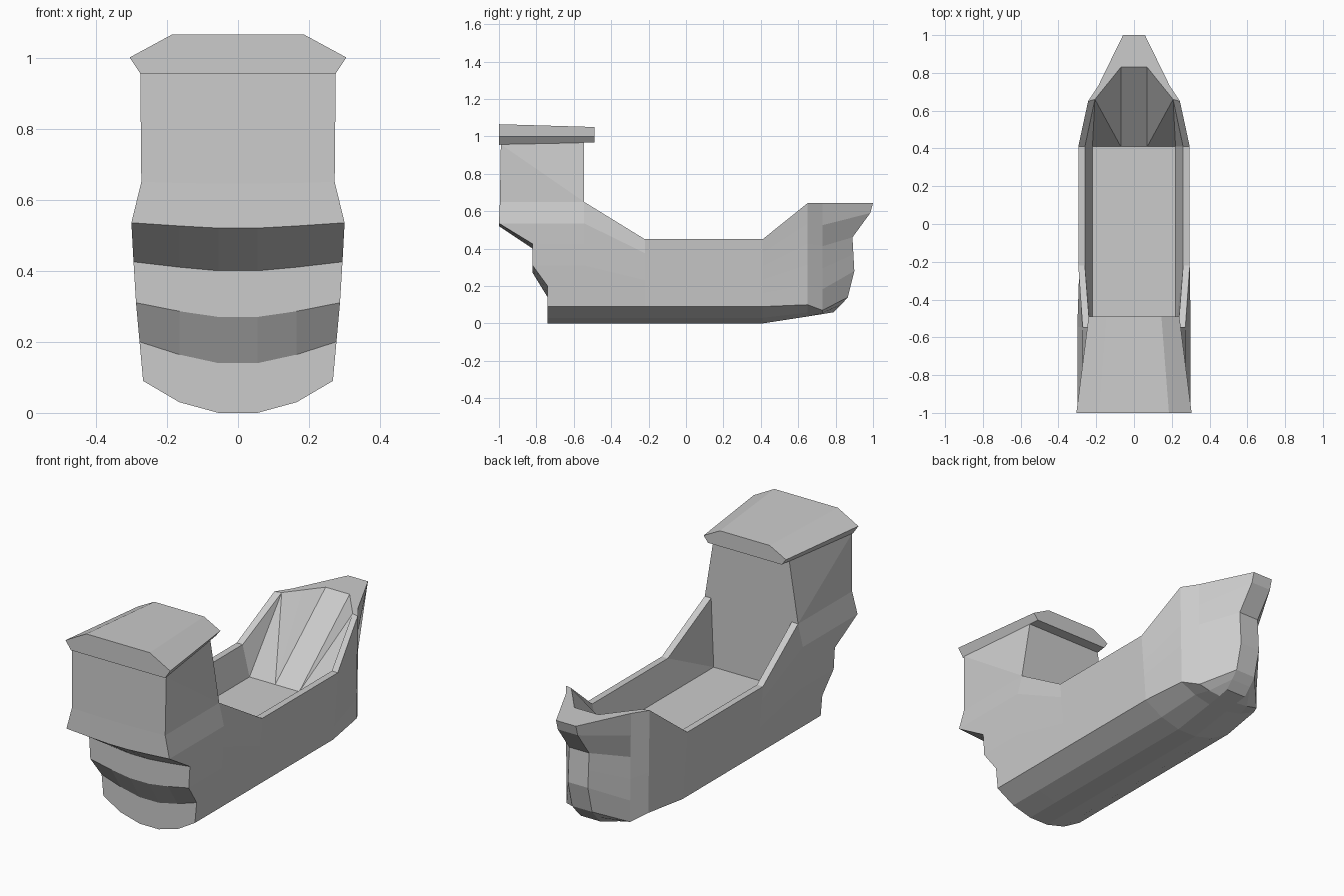
import bpy, bmesh

if "Cube" in bpy.data.objects:
    bpy.data.objects.remove(bpy.data.objects["Cube"])


class Part:
    """Collects faces on the +x side and repeats them on the -x side."""
    def __init__(self, name):
        self.name, self.bm = name, bmesh.new()

    def raw(self, pts):
        self.bm.faces.new([self.bm.verts.new(p) for p in pts])

    def pair(self, *pts):
        self.raw(pts)
        self.raw([(-x, y, z) for x, y, z in reversed(pts)])

    def span(self, a, b):
        # centre face from side edge a-b to its mirror image
        self.raw([a, b, (-b[0], b[1], b[2]), (-a[0], a[1], a[2])])

    def strip(self, rows):
        # skin between successive rows of points
        for r, s in zip(rows, rows[1:]):
            for i in range(len(r) - 1):
                self.pair(r[i], s[i], s[i + 1], r[i + 1])

    def finish(self):
        bm = self.bm
        bmesh.ops.remove_doubles(bm, verts=bm.verts, dist=0.0005)
        bmesh.ops.recalc_face_normals(bm, faces=bm.faces)
        mesh = bpy.data.meshes.new(self.name)
        bm.to_mesh(mesh)
        bm.free()
        bpy.context.collection.objects.link(bpy.data.objects.new(self.name, mesh))


SIDE = [(.267, .09), (.277, .20), (.287, .31), (.294, .425), (.30, .535), (.272, .65)]


def section(y, top_x, top_z, chine_x=.267, keel_z=0, chine_z=.09):
    """Half cross-section of the hull, keel to rim."""
    mid = (chine_x + .06) / 2
    pts = [(.055, y, keel_z), (mid, y, keel_z + (chine_z - keel_z) / 3)]
    for i, (x, z) in enumerate(SIDE):
        zz = chine_z + (z - .09) * (top_z - chine_z) / .56
        if top_z == .65:
            px = x
        else:
            px = chine_x + (top_x - chine_x) * i / 5
        pts.append((px, y, zz))
    return pts


hull = Part("hull")

# outer skin: stepped stern, waist, tapered bow, narrow stem
stern_y = [-.74, -.74, -.82, -.82, -1, -.995]
stern = [(.055, -.74, 0), (.165, -.74, .03)] + [(x, y, z) for (x, z), y in zip(SIDE, stern_y)]
stem = [(.058, y, z) for y, z in [(.79, .06), (.83, .10), (.865, .14), (.90, .28),
                                  (.895, .37), (.89, .46), (.985, .59), (1, .643)]]
sections = [stern, section(-.545, .27, .65), section(-.22, .295, .45),
            section(.41, .295, .45), section(.65, .243, .643, .235, .037, .10),
            section(.73, .19, .643, .185, .05, .07), stem]
hull.strip(sections)
for a, b in zip(sections, sections[1:]):
    hull.span(a[0], b[0])
for a, b in zip(stem, stem[1:]):
    hull.span(a, b)

# stepped transom with sagging ledges
rows = [[(.055, -.74, 0), (.165, -.74, .03), stern[2]]]
for p, drop in zip(stern[3:], [.06, .04, .025, .015, .005]):
    x, y, z = p
    rows.append([(.055, y, z - drop), (.165, y, z - drop * .6), p])
rows[0][2] = stern[2]
rows.append([(.055, -.99, .957), (.165, -.99, .957), (.275, -.99, .957)])
hull.strip(rows)
for a, b in zip(rows, rows[1:]):
    hull.span(a[0], b[0])

# stern castle walls, top and front bulkhead
back_low, back_top = stern[-1], rows[-1][2]
front_low, front_top = sections[1][-1], (.22, -.545, .97)
DECK = .29
deck_back, deck_front = (.22, -.545, DECK), (.22, .41, DECK)
hull.pair(back_low, front_low, back_top)
hull.pair(front_low, front_top, back_top)
hull.span(back_top, front_top)
hull.span(front_top, front_low)
hull.span(front_low, deck_back)

# rim and inner bulwark
inner = [(.235, -.545, .65), (.26, -.22, .45), (.26, .41, .45),
         (.207, .66, .643), (.142, .74, .643), (.07, .83, .643)]
outer = [s[-1] for s in sections[1:]]
hull.strip([[o, i] for o, i in zip(outer, inner)])
hull.span(outer[-1], inner[-1])
hull.pair(inner[0], inner[1], deck_back)
hull.pair(inner[1], inner[2], deck_front, deck_back)

# deck and sloping inside of the bow
bow_foot = (.07, .41, DECK)
hull.span(deck_back, deck_front)
hull.pair(deck_front, inner[2], inner[3])
hull.pair(deck_front, inner[3], bow_foot)
hull.pair(bow_foot, inner[3], inner[4])
hull.pair(bow_foot, inner[4], inner[5])
hull.span(bow_foot, inner[5])
hull.finish()

# overhanging castle roof
roof = Part("castle_roof")
ends = [[(.185, -1, 1.065), (.305, -1, 1.0), (.275, -1, .955)],
        [(.145, -.49, 1.05), (.24, -.49, 1.0), (.215, -.49, .968)]]
roof.strip(ends)
roof.span(ends[0][0], ends[1][0])
roof.span(ends[0][2], ends[1][2])
for e in ends:
    roof.span(e[0], e[1])
    roof.span(e[1], e[2])
roof.finish()
